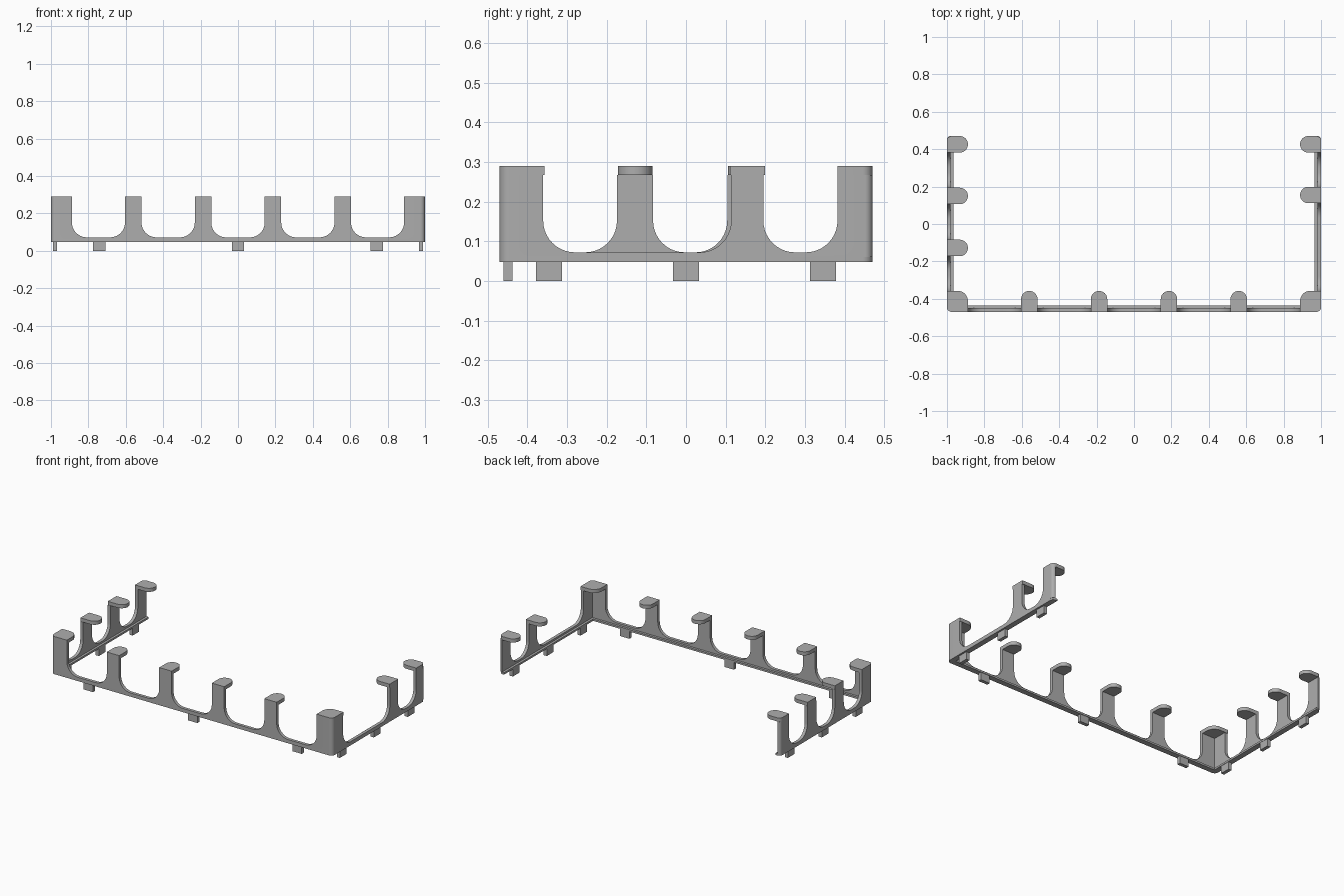
import bpy, bmesh
from math import sin, cos, tan, radians
from mathutils import Vector

cube = bpy.data.objects.get("Cube")
if cube:
    bpy.data.objects.remove(cube, do_unlink=True)

mat = bpy.data.materials.new("plain grey")
mat.use_nodes = True
GREY = (0.42, 0.42, 0.42, 1)
mat.diffuse_color = GREY
mat.node_tree.nodes["Principled BSDF"].inputs["Base Color"].default_value = GREY

HALF_Y = 0.47
LIP_BOTTOM, LIP_TOP = 0.048, 0.06
PLATE_BOTTOM, PLATE_TOP = 0.267, 0.29


def rounded(corners, steps=10):
    """Polygon from (u, v, radius) corners, each replaced by a tangent arc."""
    out = []
    for i, (u, v, r) in enumerate(corners):
        p = Vector((u, v))
        if r == 0:
            out.append(p)
            continue
        a = (Vector(corners[i - 1][:2]) - p).normalized()
        b = (Vector(corners[(i + 1) % len(corners)][:2]) - p).normalized()
        half = a.angle(b) / 2
        centre = p + (a + b).normalized() * (r / sin(half))
        start = p + a * (r / tan(half)) - centre
        end = p + b * (r / tan(half)) - centre
        sweep = start.angle(end)
        for k in range(steps + 1):
            t = sweep * k / steps
            out.append(centre + (start * sin(sweep - t) + end * sin(t)) / sin(sweep))
    return out


def add_prism(bm, points, low, high, place):
    """Extrude a 2D polygon from low to high; place maps (u, v, w) to space."""
    bottom = bm.faces.new([bm.verts.new(place(p[0], p[1], low)) for p in points])
    moved = bmesh.ops.extrude_face_region(bm, geom=[bottom])["geom"]
    offset = Vector(place(0, 0, high)) - Vector(place(0, 0, low))
    bmesh.ops.translate(bm, vec=offset,
                        verts=[g for g in moved if isinstance(g, bmesh.types.BMVert)])


def finish(bm, name):
    bmesh.ops.recalc_face_normals(bm, faces=bm.faces)
    mesh = bpy.data.meshes.new(name)
    bm.to_mesh(mesh)
    bm.free()
    obj = bpy.data.objects.new(name, mesh)
    mesh.materials.append(mat)
    bpy.context.collection.objects.link(obj)
    return obj


def smooth(obj):
    bpy.ops.object.select_all(action="DESELECT")
    obj.select_set(True)
    bpy.context.view_layer.objects.active = obj
    bpy.ops.object.shade_smooth_by_angle(angle=radians(30))


def upright(u, v, w):
    return (u, v, w)


def band(name, thick, end_r, low, high):
    """Three-sided strip, open at the back, rounded on the outer corners."""
    x, y = 1 - thick, HALF_Y - thick
    bm = bmesh.new()
    add_prism(bm, rounded([
        (-1, HALF_Y, end_r), (-1, -HALF_Y, 0.025), (1, -HALF_Y, 0.025), (1, HALF_Y, end_r),
        (x, HALF_Y, 0), (x, -y, 0), (-x, -y, 0), (-x, HALF_Y, 0)]), low, high, upright)
    return finish(bm, name)


# Base lip and thin wall
smooth(band("base_lip", 0.035, 0.025, LIP_BOTTOM, LIP_TOP))
wall = band("scalloped_wall", 0.02, 0.019, LIP_TOP, PLATE_BOTTOM)

# U-shaped openings between the posts
front_gaps = [(-0.888, -0.604), (-0.516, -0.231), (-0.143, 0.143),
              (0.231, 0.516), (0.604, 0.888)]
right_gaps = [(-0.36, -0.174), (-0.083, 0.104), (0.195, 0.382)]
left_gaps = [(-0.36, 0.114), (0.195, 0.382)]
cut = bmesh.new()


def opening(gap, low, high, place):
    a, b = gap
    add_prism(cut, rounded([(a, 0.4, 0), (a, 0.072, 0.08), (b, 0.072, 0.08), (b, 0.4, 0)]),
              low, high, place)


for gap in front_gaps:
    opening(gap, -0.52, -0.42, lambda u, v, w: (u, w, v))
for side, gaps in ((-1, right_gaps), (1, left_gaps)):
    for gap in gaps:
        opening(gap, 0.95, 1.05, lambda u, v, w, s=side: (s * w, u, v))
cutter = finish(cut, "opening_cutter")
cutter.hide_render = True
mod = wall.modifiers.new("openings", "BOOLEAN")
mod.operation = "DIFFERENCE"
mod.solver = "EXACT"
mod.object = cutter
bpy.context.view_layer.objects.active = wall
bpy.ops.object.modifier_apply(modifier=mod.name)
bpy.data.objects.remove(cutter, do_unlink=True)
smooth(wall)


# Overhanging plates on top of the posts
def hook(name, origin, inward, end_r=0):
    """Plate reaching inward from the wall with a round tip."""
    o, d = Vector(origin), Vector(inward)
    side = Vector((0, 1)) if d.x else Vector((1, 0))
    h = 0.044
    bm = bmesh.new()

    def place(u, v, w):
        p = o + d * u + side * v
        return (p.x, p.y, w)
    add_prism(bm, rounded([(0, -h, 0), (0.112, -h, h - 0.0005),
                           (0.112, h, h - 0.0005), (0, h, end_r)]),
              PLATE_BOTTOM, PLATE_TOP, place)
    smooth(finish(bm, name))


for i, x in enumerate((-0.56, -0.187, 0.187, 0.56)):
    hook(f"front_hook_{i + 1}", (x, -HALF_Y), (0, 1))
for y in (-0.128, 0.15):
    hook("right_hook", (-1, y), (1, 0))
hook("left_hook", (1, 0.155), (-1, 0))
for s, label in ((-1, "right"), (1, "left")):
    hook(label + "_end_hook", (s, HALF_Y - 0.044), (-s, 0), 0.025)
    bm = bmesh.new()
    x, y = s * 0.888, -0.357
    add_prism(bm, rounded([(s, -HALF_Y, 0.025), (s, y, 0), (x, y, 0.055), (x, -HALF_Y, 0)]),
              PLATE_BOTTOM, PLATE_TOP, upright)
    smooth(finish(bm, label + "_corner_plate"))


# Locating tabs under the lip
def tab(name, x, y, half_x, half_y):
    bm = bmesh.new()
    add_prism(bm, [(x - half_x, y - half_y), (x + half_x, y - half_y),
                   (x + half_x, y + half_y), (x - half_x, y + half_y)],
              0, LIP_BOTTOM, upright)
    finish(bm, name)


for x in (-0.742, 0, 0.742):
    tab("front_tab", x, -0.449, 0.033, 0.011)
for s, label in ((-1, "right"), (1, "left")):
    for y in (-0.345, 0, 0.345):
        tab(label + "_tab", s * 0.978, y, 0.011, 0.033)
